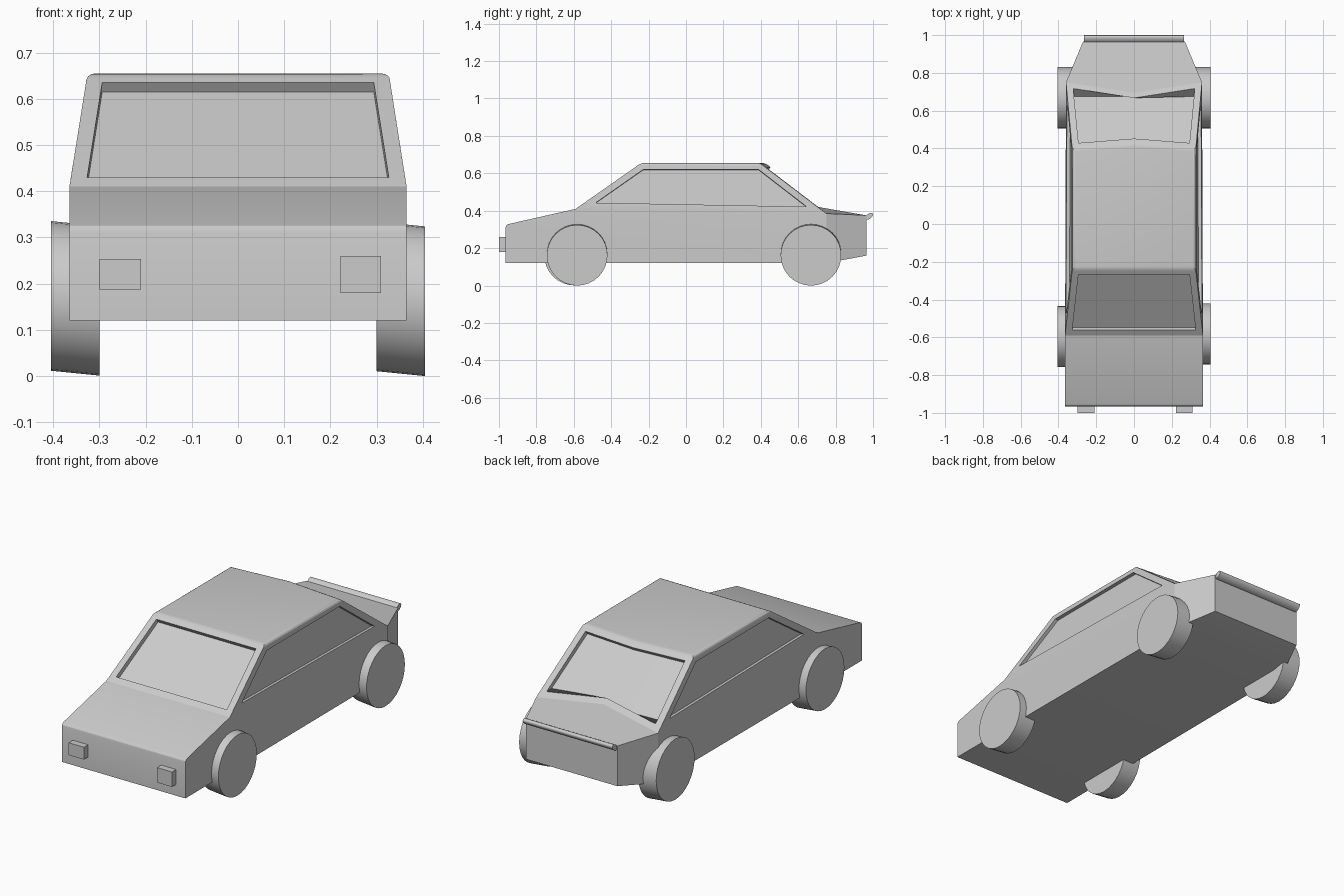
import bpy, bmesh
from math import radians, pi

if "Cube" in bpy.data.objects:
    bpy.data.objects.remove(bpy.data.objects["Cube"])


def smooth(obj, angle=20):
    bpy.ops.object.select_all(action='DESELECT')
    obj.select_set(True)
    bpy.context.view_layer.objects.active = obj
    bpy.ops.object.shade_smooth_by_angle(angle=radians(angle))


def box(name, x0, x1, y0, y1, z0, z1):
    bpy.ops.mesh.primitive_cube_add(
        size=1, location=((x0 + x1) / 2, (y0 + y1) / 2, (z0 + z1) / 2))
    ob = bpy.context.object
    ob.name = name
    ob.scale = (x1 - x0, y1 - y0, z1 - z0)
    return ob


# Car shell: corner points of one side, mirrored to the other
bm = bmesh.new()
corners = {
    'chin': (.365, -.965, .12), 'nose': (.365, -.965, .325),
    'cowl': (.365, -.59, .41), 'roof_f': (.326, -.24, .655),
    'roof_r': (.326, .40, .655), 'deck': (.36, .75, .385),
    'tail': (.27, .965, .375), 'tail_low': (.27, .965, .16),
    'sill': (.36, .75, .12),
}
R = {k: bm.verts.new(p) for k, p in corners.items()}
L = {k: bm.verts.new((-x, y, z)) for k, (x, y, z) in corners.items()}
roof_mid = bm.verts.new((0, .425, .655))
deck_mid = bm.verts.new((0, .695, .422))


def across(a, b):
    return bm.faces.new((R[a], R[b], L[b], L[a]))


for a, b in (('chin', 'nose'), ('nose', 'cowl'), ('tail', 'tail_low'),
             ('tail_low', 'sill'), ('sill', 'chin')):
    across(a, b)
windows = [([across('cowl', 'roof_f')], .025)]
rear = []
for S in (R, L):
    bm.faces.new([S[k] for k in ('chin', 'nose', 'cowl', 'deck', 'sill')])
    bm.faces.new([S[k] for k in ('sill', 'deck', 'tail', 'tail_low')])
    side = bm.faces.new([S[k] for k in ('cowl', 'roof_f', 'roof_r', 'deck')])
    windows.append(([side], .018))
    rear.append(bm.faces.new((S['roof_r'], roof_mid, deck_mid, S['deck'])))
windows.append((rear, .025))
bm.faces.new((R['roof_f'], R['roof_r'], roof_mid, L['roof_r'], L['roof_f']))
bm.faces.new((R['deck'], deck_mid, L['deck'], L['tail'], R['tail']))
bmesh.ops.recalc_face_normals(bm, faces=bm.faces[:])

# Window frames and recessed panes
for faces, depth in windows:
    for t, d in ((.035, 0), (0, -depth)):
        bmesh.ops.inset_region(bm, faces=faces, thickness=t, depth=d,
                               use_boundary=True, use_even_offset=True)
# Straight lower edge on the rear panes
for v in {v for f in rear for v in f.verts if v.co.y > .6}:
    dy = .675 - v.co.y
    v.co.y += dy
    v.co.z -= dy * .77

# Rounded roof rim and nose edge
rim = [e for e in bm.edges if all(v.co.z > .65 for v in e.verts)
       or all(v.co.y < -.96 and v.co.z > .3 for v in e.verts)]
bmesh.ops.bevel(bm, geom=rim, offset=.016, segments=3, profile=.5,
                affect='EDGES', clamp_overlap=True)
me = bpy.data.meshes.new('car_shell')
bm.to_mesh(me)
bm.free()
shell = bpy.data.objects.new('car_shell', me)
bpy.context.collection.objects.link(shell)
smooth(shell)

# Wheels: slightly skewed discs
for name, x, y, z in (('front_right_wheel', .3525, -.582, .167),
                      ('front_left_wheel', -.3525, -.596, .168),
                      ('rear_right_wheel', .3525, .668, .167),
                      ('rear_left_wheel', -.3525, .668, .168)):
    bpy.ops.mesh.primitive_cylinder_add(vertices=32, radius=.162, depth=.105)
    w = bpy.context.object
    w.name = name
    for v in w.data.vertices:
        a, b, c = v.co
        v.co = (x + c, y + a, z + b - .1 * c)
    bm = bmesh.new()
    bm.from_mesh(w.data)
    bmesh.ops.recalc_face_normals(bm, faces=bm.faces[:])
    bm.to_mesh(w.data)
    bm.free()
    smooth(w)

# Headlights
box('left_headlight', -.30, -.21, -1.0, -.95, .187, .253)
box('right_headlight', .222, .31, -1.0, -.95, .18, .26)

# Rounded tail lip
bpy.ops.mesh.primitive_cylinder_add(vertices=12, radius=1, depth=.53,
                                    location=(0, .978, .37))
lip = bpy.context.object
lip.name = 'tail_lip'
lip.scale = (.014, .025, 1)
lip.rotation_euler = (radians(40), pi / 2, 0)
# Lay the lip across the car with its long axis tilted up and back
lip.rotation_mode = 'XYZ'
lip.rotation_euler = (0, pi / 2, 0)
lip.rotation_euler.rotate_axis('Z', radians(35))
smooth(lip, 40)
